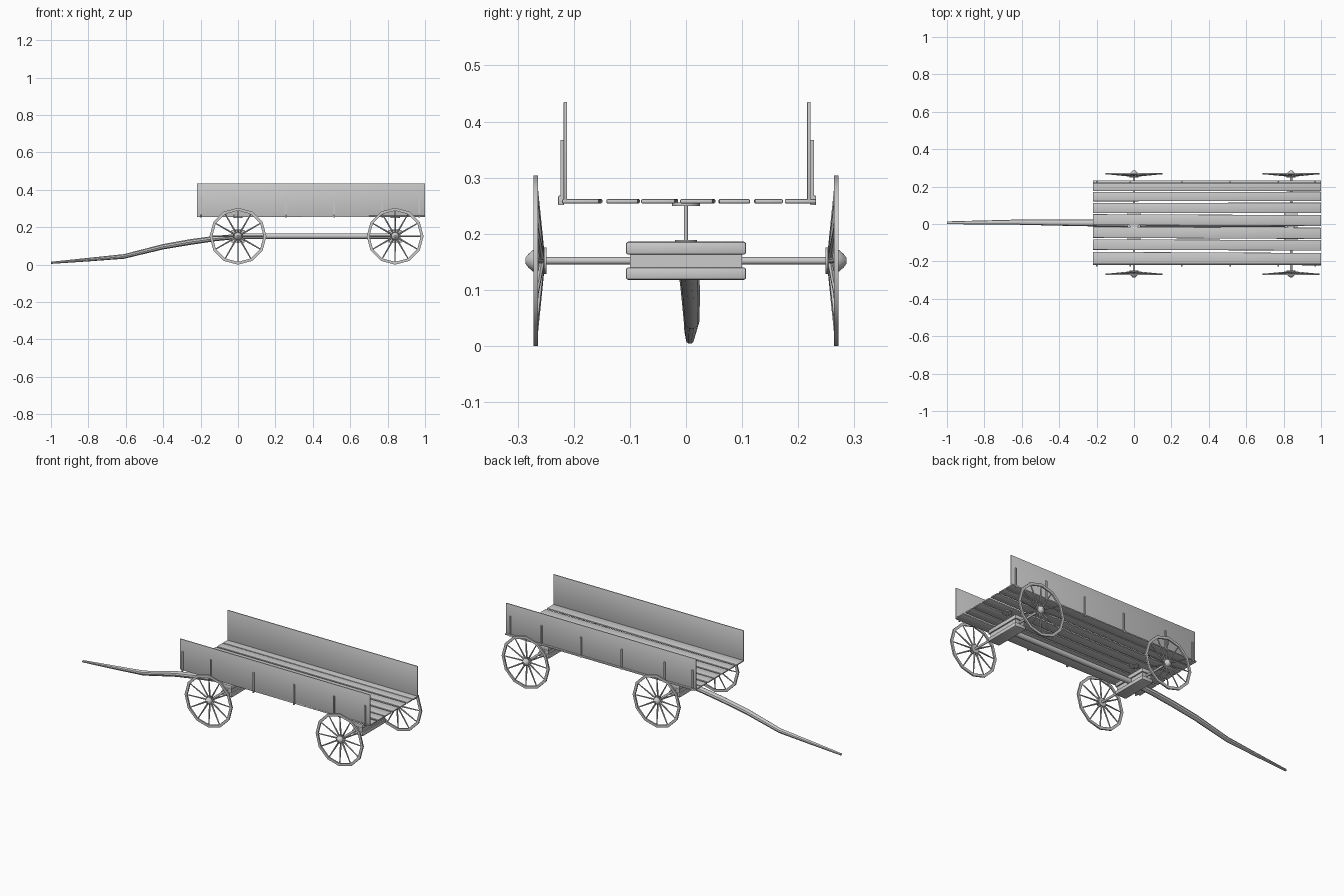
import bpy, bmesh
from math import pi, sin, cos, radians
from mathutils import Vector, Matrix

if "Cube" in bpy.data.objects:
    bpy.data.objects.remove(bpy.data.objects["Cube"])


def finish(name, bm, smooth=True):
    bmesh.ops.recalc_face_normals(bm, faces=bm.faces)
    me = bpy.data.meshes.new(name)
    bm.to_mesh(me)
    bm.free()
    ob = bpy.data.objects.new(name, me)
    bpy.context.collection.objects.link(ob)
    if smooth:
        bpy.ops.object.select_all(action='DESELECT')
        ob.select_set(True)
        bpy.context.view_layer.objects.active = ob
        bpy.ops.object.shade_smooth_by_angle(angle=radians(35))
    return ob


def box(name, lo, hi, bevel=0.0, yaw=0.0):
    lo, hi = Vector(lo), Vector(hi)
    bm = bmesh.new()
    bmesh.ops.create_cube(bm, size=1, matrix=Matrix.Diagonal((*(hi - lo), 1)))
    if bevel:
        bmesh.ops.bevel(bm, geom=bm.edges[:], offset=bevel, segments=2,
                        profile=0.5, affect='EDGES')
    bmesh.ops.transform(bm, verts=bm.verts,
                        matrix=Matrix.Translation((lo + hi) / 2) @ Matrix.Rotation(yaw, 4, 'Z'))
    return finish(name, bm)


def add_rod(bm, a, b, r1, r2, sides):
    a, b = Vector(a), Vector(b)
    rot = (b - a).to_track_quat('Z', 'Y').to_matrix().to_4x4()
    bmesh.ops.create_cone(bm, cap_ends=True, segments=sides, radius1=r1, radius2=r2,
                          depth=(b - a).length, matrix=Matrix.Translation((a + b) / 2) @ rot)


def rod(name, a, b, r, sides=12):
    bm = bmesh.new()
    add_rod(bm, a, b, r, r, sides)
    return finish(name, bm)


def add_lathe(bm, profile, sides, closed=False):
    """Spin (radius, y) points round the y axis."""
    rings = [[bm.verts.new((r * sin(2 * pi * i / sides), y, r * cos(2 * pi * i / sides)))
              for i in range(sides)] for r, y in profile]
    pairs = list(zip(rings, rings[1:])) + ([(rings[-1], rings[0])] if closed else [])
    for p, q in pairs:
        for i in range(sides):
            j = (i + 1) % sides
            bm.faces.new((p[i], p[j], q[j], q[i]))
    if not closed:
        bm.faces.new(rings[0])
        bm.faces.new(rings[-1])


def wheel(name, x, side):
    bm = bmesh.new()
    # twelve-sided rim
    add_lathe(bm, [(0.152, 0.264), (0.152, 0.272), (0.137, 0.272), (0.137, 0.264)], 12, True)
    # dished spokes
    for i in range(12):
        a = 2 * pi * i / 12
        add_rod(bm, (0.012 * sin(a), 0.257, 0.012 * cos(a)),
                (0.141 * sin(a), 0.268, 0.141 * cos(a)), 0.005, 0.003, 6)
    # hub with inner flange and domed cap
    add_lathe(bm, [(0.024, 0.249), (0.024, 0.253), (0.016, 0.254), (0.016, 0.262),
                   (0.021, 0.266), (0.019, 0.273), (0.012, 0.281), (0.005, 0.286)], 16)
    bmesh.ops.transform(bm, verts=bm.verts, matrix=Matrix.Translation((x, 0, 0.152))
                        @ Matrix.Diagonal((1, side, 1, 1)))
    finish(name, bm)


# running gear
for label, x in (("front", 0.0), ("rear", 0.84)):
    for side, word in ((-1, "right"), (1, "left")):
        wheel(f"{label}_{word}_wheel", x, side)
    rod(f"{label}_axle", (x, -0.255, 0.152), (x, 0.255, 0.152), 0.0065)
    box(f"{label}_lower_bolster", (x - 0.035, -0.107, 0.118), (x + 0.035, 0.107, 0.140), 0.004)
    box(f"{label}_middle_bolster", (x - 0.028, -0.1, 0.138), (x + 0.028, 0.1, 0.165))
    box(f"{label}_upper_bolster", (x - 0.035, -0.107, 0.163), (x + 0.035, 0.107, 0.186), 0.004)
    rod(f"{label}_post", (x, 0, 0.184), (x, 0, 0.252), 0.0035)
    rod(f"{label}_post_foot", (x, 0, 0.185), (x, 0, 0.189), 0.02, 16)
    rod(f"{label}_post_plate", (x, 0, 0.25), (x, 0, 0.256), 0.025, 16)

# pole joining the axles
rod("reach_pole", (0.0, 0, 0.153), (0.86, 0, 0.153), 0.015, 12)

# curved pulling tongue: x, y, z, half width, half height
path = [(-1.0, 0.007, 0.010, 0.007, 0.006), (-0.8, 0.008, 0.027, 0.011, 0.010),
        (-0.61, 0.010, 0.044, 0.014, 0.013), (-0.4, 0.008, 0.096, 0.017, 0.015),
        (-0.25, 0.006, 0.122, 0.018, 0.016), (-0.12, 0.004, 0.140, 0.018, 0.015),
        (0.0, 0.0, 0.151, 0.016, 0.014)]
bm = bmesh.new()
rings = [[bm.verts.new((x, y + w * cos(2 * pi * i / 10), z + h * sin(2 * pi * i / 10)))
          for i in range(10)] for x, y, z, w, h in path]
for p, q in zip(rings, rings[1:]):
    for i in range(10):
        j = (i + 1) % 10
        bm.faces.new((p[i], p[j], q[j], q[i]))
bm.faces.new(rings[0])
bm.faces.new(rings[-1])
finish("tongue", bm)

# slightly uneven floor planks: centre y, width, yaw
planks = [(0.204, 0.056, 0.0), (0.147, 0.050, 0.001), (0.086, 0.055, 0.001),
          (0.021, 0.058, -0.004), (-0.047, 0.060, -0.005), (-0.112, 0.056, -0.003),
          (-0.185, 0.066, -0.005)]
for n, (y, w, yaw) in enumerate(planks, 1):
    box(f"floor_plank_{n}", (-0.22, y - w / 2, 0.254), (1.0, y + w / 2, 0.262), 0.0025, yaw)

# side boards with upright stakes and foot brackets
for side, word, y in ((-1, "right", 0.215), (1, "left", 0.219)):
    def pair(a, b):
        return sorted((side * a, side * b))
    y0, y1 = pair(y - 0.003, y + 0.003)
    box(f"{word}_side_board", (-0.22, y0, 0.258), (1.0, y1, 0.435), 0.0015)
    for n, x in enumerate((-0.2, -0.02, 0.255, 0.515, 0.77, 0.97), 1):
        y0, y1 = pair(y + 0.002, y + 0.009)
        box(f"{word}_stake_{n}", (x - 0.004, y0, 0.252), (x + 0.004, y1, 0.367))
        y0, y1 = pair(y + 0.002, y + 0.013)
        box(f"{word}_stake_foot_{n}", (x - 0.004, y0, 0.251), (x + 0.004, y1, 0.268), 0.002)
